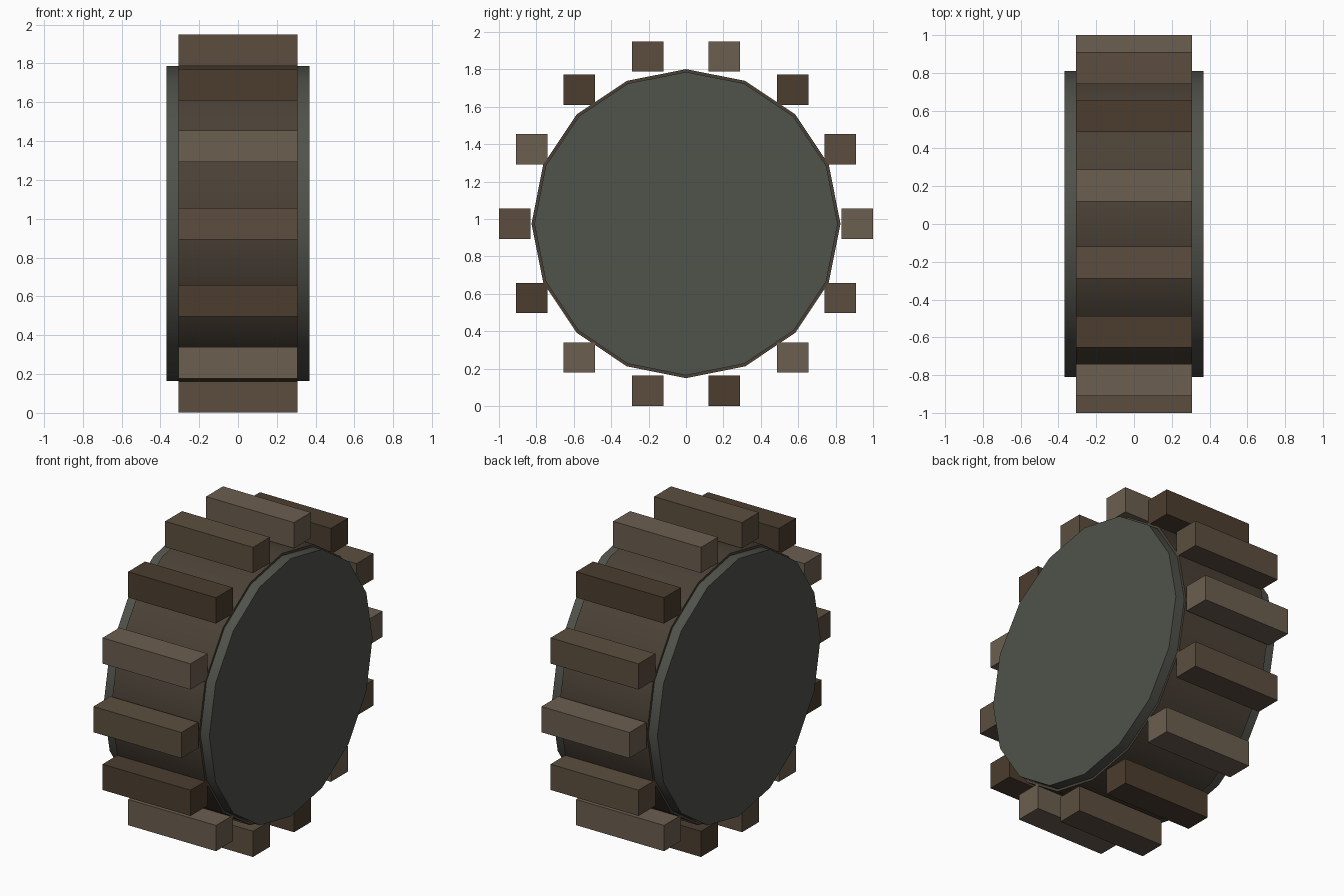
import bpy, math

if "Cube" in bpy.data.objects:
    bpy.data.objects.remove(bpy.data.objects["Cube"])

CZ = 0.975          # wheel axle height
HALF_TREAD = 0.306  # half width of tread and lugs


def material(name, rgb):
    m = bpy.data.materials.new(name)
    m.diffuse_color = (*rgb, 1)
    m.use_nodes = True
    m.node_tree.nodes["Principled BSDF"].inputs["Base Color"].default_value = m.diffuse_color
    return m


def drum(name, radius, half_width, mat):
    # 16-sided cylinder lying along x, one corner pointing straight up
    bpy.ops.mesh.primitive_cylinder_add(vertices=16, radius=radius, depth=2 * half_width,
                                        location=(0, 0, CZ), rotation=(0, math.pi / 2, 0))
    ob = bpy.context.object
    ob.name = name
    ob.data.materials.append(mat)
    bpy.ops.object.transform_apply(location=False, rotation=True, scale=True)
    bpy.ops.object.shade_smooth_by_angle(angle=math.radians(30))
    return ob


# Tread drum and the slightly narrower hub that sticks out on both sides
drum("tread_drum", 0.826, HALF_TREAD, material("tread_brown", (0.07, 0.053, 0.037)))
drum("hub", 0.811, 0.3685, material("hub_grey", (0.08, 0.084, 0.07)))

# Upright square lugs around the rim, cycling through three browns
browns = [material("lug_light", (0.147, 0.112, 0.078)),
          material("lug_medium", (0.107, 0.076, 0.05)),
          material("lug_dark", (0.072, 0.047, 0.028))]
COUNT, RING = 14, 0.916
for i in range(COUNT):
    a = math.tau * i / COUNT
    bpy.ops.mesh.primitive_cube_add(size=1, location=(0, RING * math.cos(a), CZ + RING * math.sin(a)))
    lug = bpy.context.object
    lug.name = f"lug_{i + 1}"
    lug.scale = (2 * HALF_TREAD, 0.168, 0.162)
    bpy.ops.object.transform_apply(location=False, rotation=False, scale=True)
    lug.data.materials.append(browns[i % 3])
